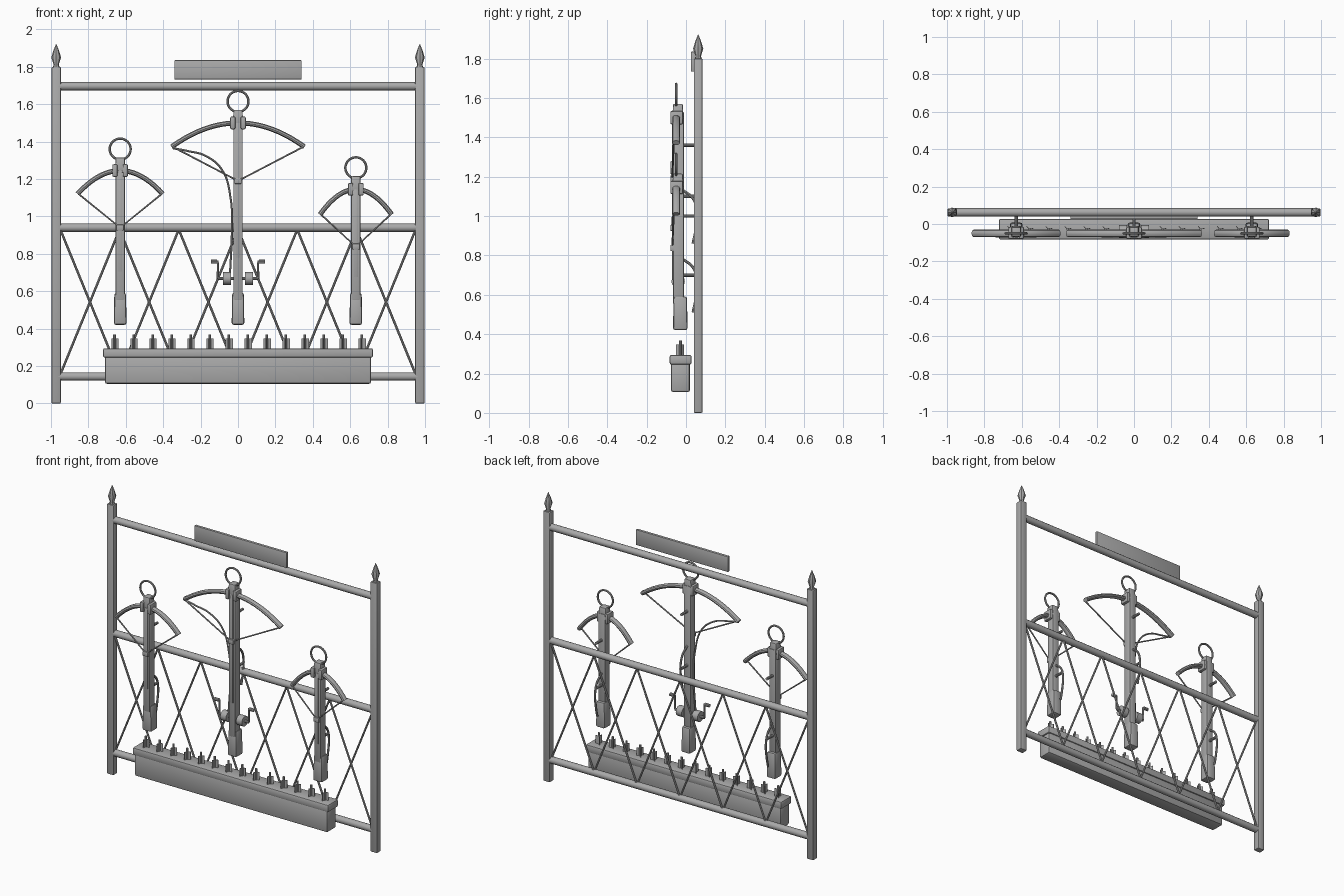
import bpy, bmesh, math
from mathutils import Vector

if "Cube" in bpy.data.objects:
    bpy.data.objects.remove(bpy.data.objects["Cube"])

iron = bpy.data.materials.new("plain grey")
iron.diffuse_color = (0.4, 0.4, 0.4, 1)
iron.use_nodes = True
iron.node_tree.nodes["Principled BSDF"].inputs["Base Color"].default_value = iron.diffuse_color


def finish(name, mesh, smooth=True):
    mesh.materials.clear()
    mesh.materials.append(iron)
    ob = bpy.data.objects.new(name, mesh)
    bpy.context.collection.objects.link(ob)
    if smooth:
        bpy.ops.object.select_all(action='DESELECT')
        ob.select_set(True)
        bpy.context.view_layer.objects.active = ob
        bpy.ops.object.shade_smooth_by_angle(angle=math.radians(35))
    return ob


def box(name, x, y, z, bevel=0.0, top=1.0):
    """Box from (min, max) ranges; top scales the upper face."""
    bm = bmesh.new()
    bmesh.ops.create_cube(bm, size=1)
    c = [(r[0] + r[1]) / 2 for r in (x, y, z)]
    s = [r[1] - r[0] for r in (x, y, z)]
    for v in bm.verts:
        k = top if v.co.z > 0 else 1
        v.co = (c[0] + v.co.x * s[0] * k, c[1] + v.co.y * s[1] * k, c[2] + v.co.z * s[2])
    if bevel:
        bmesh.ops.bevel(bm, geom=bm.edges[:], offset=bevel, segments=2,
                        profile=0.5, affect='EDGES')
    me = bpy.data.meshes.new(name)
    bm.to_mesh(me)
    bm.free()
    return finish(name, me)


def tube(name, pts, r, sides=8, smooth_path=False, closed=False, flat=None):
    """Round bar along a path; flat = (y centre, y stretch)."""
    cu = bpy.data.curves.new(name, 'CURVE')
    cu.dimensions = '3D'
    cu.bevel_depth = r
    cu.bevel_resolution = max(0, sides // 2 - 2)
    cu.use_fill_caps = True
    if smooth_path:
        sp = cu.splines.new('BEZIER')
        sp.bezier_points.add(len(pts) - 1)
        for b, p in zip(sp.bezier_points, pts):
            b.co = p
            b.handle_left_type = b.handle_right_type = 'AUTO'
        sp.resolution_u = 6
    else:
        sp = cu.splines.new('POLY')
        sp.points.add(len(pts) - 1)
        for b, p in zip(sp.points, pts):
            b.co = (*p, 1)
    sp.use_cyclic_u = closed
    tmp = bpy.data.objects.new("tmp", cu)
    me = bpy.data.meshes.new_from_object(tmp)
    bpy.data.objects.remove(tmp)
    if flat:
        for v in me.vertices:
            v.co.y = flat[0] + (v.co.y - flat[0]) * flat[1]
    me.name = name
    return finish(name, me)


def lathe(name, x, y, profile, sides=8):
    bm = bmesh.new()
    rings = [[bm.verts.new((x + r * math.cos(2 * math.pi * i / sides),
                            y + r * math.sin(2 * math.pi * i / sides), z))
              for i in range(sides)] for r, z in profile]
    for a, b in zip(rings, rings[1:]):
        for i in range(sides):
            j = (i + 1) % sides
            bm.faces.new((a[i], a[j], b[j], b[i]))
    bm.faces.new(rings[0][::-1])
    bm.faces.new(rings[-1])
    me = bpy.data.meshes.new(name)
    bm.to_mesh(me)
    bm.free()
    return finish(name, me)


# Frame: posts, pointed finials, rails
FY = 0.062
for side, s in (("left", -1), ("right", 1)):
    box(side + "_post", (s * 0.972 - 0.025, s * 0.972 + 0.025), (FY - 0.022, FY + 0.022),
        (0, 1.80), 0.006)
    lathe(side + "_finial", s * 0.972, FY,
          [(0.02, 1.79), (0.014, 1.812), (0.026, 1.85), (0.014, 1.89), (0.001, 1.922)])
for name, z in (("top_rail", 1.696), ("middle_rail", 0.94), ("bottom_rail", 0.144)):
    tube(name, [(-0.96, FY, z), (0.96, FY, z)], 0.0225, 12)

# Crossed lattice rods, six bays
W = 1.90 / 6
for i in range(6):
    x0 = -0.95 + i * W
    tube(f"lattice_rod_{i}a", [(x0, FY - 0.004, 0.93), (x0 + W, FY - 0.004, 0.155)], 0.0065)
    tube(f"lattice_rod_{i}b", [(x0, FY + 0.004, 0.155), (x0 + W, FY + 0.004, 0.93)], 0.0065)

# Blank sign board
box("sign_board", (-0.34, 0.34), (0.026, 0.044), (1.733, 1.835), 0.002)

# Trough with rim
box("trough_body", (-0.712, 0.712), (-0.076, 0.02), (0.105, 0.26), 0.012)
box("trough_rim", (-0.722, 0.722), (-0.083, 0.028), (0.245, 0.295), 0.01)

# Bolts standing in the trough, three vanes each
for i in range(14):
    x, y = -0.66 + i * 0.1017, -0.028
    lathe(f"bolt_shaft_{i}", x, y, [(0.007, 0.26), (0.007, 0.368)])
    for k in range(3):
        a = math.radians(15 + 120 * k)
        d = Vector((math.cos(a), math.sin(a), 0))
        vane = box(f"bolt_vane_{i}_{k}", (0, 0.022), (-0.002, 0.002), (0.27, 0.347))
        vane.location = (x, y, 0)
        vane.rotation_euler.z = a


def crossbow(name, x, zc, half, drop, nut, track_end, pegs, lever):
    by = -0.05
    # stock, head and grip
    box(name + "_stock", (x - 0.025, x + 0.025), (-0.065, -0.01), (0.55, zc + 0.03), 0.007)
    box(name + "_head", (x - 0.028, x + 0.028), (-0.07, -0.012), (zc - 0.01, zc + 0.07), 0.006, 0.85)
    box(name + "_grip", (x - 0.034, x + 0.034), (-0.066, 0.008), (0.42, 0.592), 0.012, 0.92)
    box(name + "_track", (x - 0.011, x + 0.011), (-0.071, -0.06), (track_end, zc), 0.002)
    box(name + "_nut", (x - 0.02, x + 0.02), (-0.08, -0.05), (nut - 0.016, nut + 0.016), 0.005)
    # bow limb, clamps and string
    arc = [(x + half * t / 10, by, zc - drop * (t / 10) ** 2) for t in range(-10, 11)]
    tube(name + "_bow", arc, 0.014, 10, flat=(by, 1.4))
    for s in (-1, 1):
        cx = x + s * 0.028
        box(name + "_clamp", (cx - 0.014, cx + 0.014), (-0.08, -0.015),
            (zc - 0.034, zc + 0.034), 0.008)
    tube(name + "_string", [(x - half + 0.006, -0.062, zc - drop), (x, -0.07, nut),
                            (x + half - 0.006, -0.062, zc - drop)], 0.0048)
    # hanging ring
    tube(name + "_ring", [(x + 0.056 * math.cos(t * math.pi / 16), by,
                           zc + 0.115 + 0.056 * math.sin(t * math.pi / 16))
                          for t in range(32)], 0.0065, closed=True)
    # rear pegs and curved trigger lever
    for z in pegs:
        tube(name + "_peg", [(x, -0.02, z), (x, 0.05, z)], 0.009, 10)
    tube(name + "_lever", [(x, -0.015, lever + 0.01), (x, 0.035, lever - 0.03),
                           (x, 0.058, lever - 0.1), (x, 0.05, lever - 0.19),
                           (x, 0.035, lever - 0.26)], 0.007, smooth_path=True)


crossbow("left_crossbow", -0.63, 1.245, 0.228, 0.125, 0.94, 0.705, (1.10, 0.70), 0.77)
crossbow("centre_crossbow", 0.0, 1.50, 0.355, 0.128, 1.19, 0.78, (1.36, 1.00), 1.12)
crossbow("right_crossbow", 0.63, 1.145, 0.192, 0.135, 0.838, 0.675, (1.00, 0.70), 0.77)

# Windlass drums, axle and cranks on the centre crossbow
WY, WZ = -0.04, 0.668
tube("windlass_axle", [(-0.108, WY, WZ), (0.108, WY, WZ)], 0.009, 10)
for side, s in (("left", -1), ("right", 1)):
    tube(side + "_drum", [(s * 0.037, WY, WZ), (s * 0.08, WY, WZ)], 0.034, 16)
    tube(side + "_crank", [(s * 0.1, WY, WZ), (s * 0.108, WY, WZ + 0.005),
                           (s * 0.108, WY, WZ + 0.09), (s * 0.125, WY, WZ + 0.09)], 0.007)
    tube(side + "_crank_handle", [(s * 0.112, WY, WZ + 0.09), (s * 0.145, WY, WZ + 0.09)], 0.011, 10)

# Loose cord from the bow tip to the windlass
tube("winding_cord", [(-0.35, -0.055, 1.365), (-0.27, -0.055, 1.35), (-0.176, -0.05, 1.325),
                      (-0.086, -0.045, 1.25), (-0.04, -0.04, 1.10), (-0.033, -0.035, 0.92),
                      (-0.043, -0.04, 0.69)], 0.0055, smooth_path=True)
